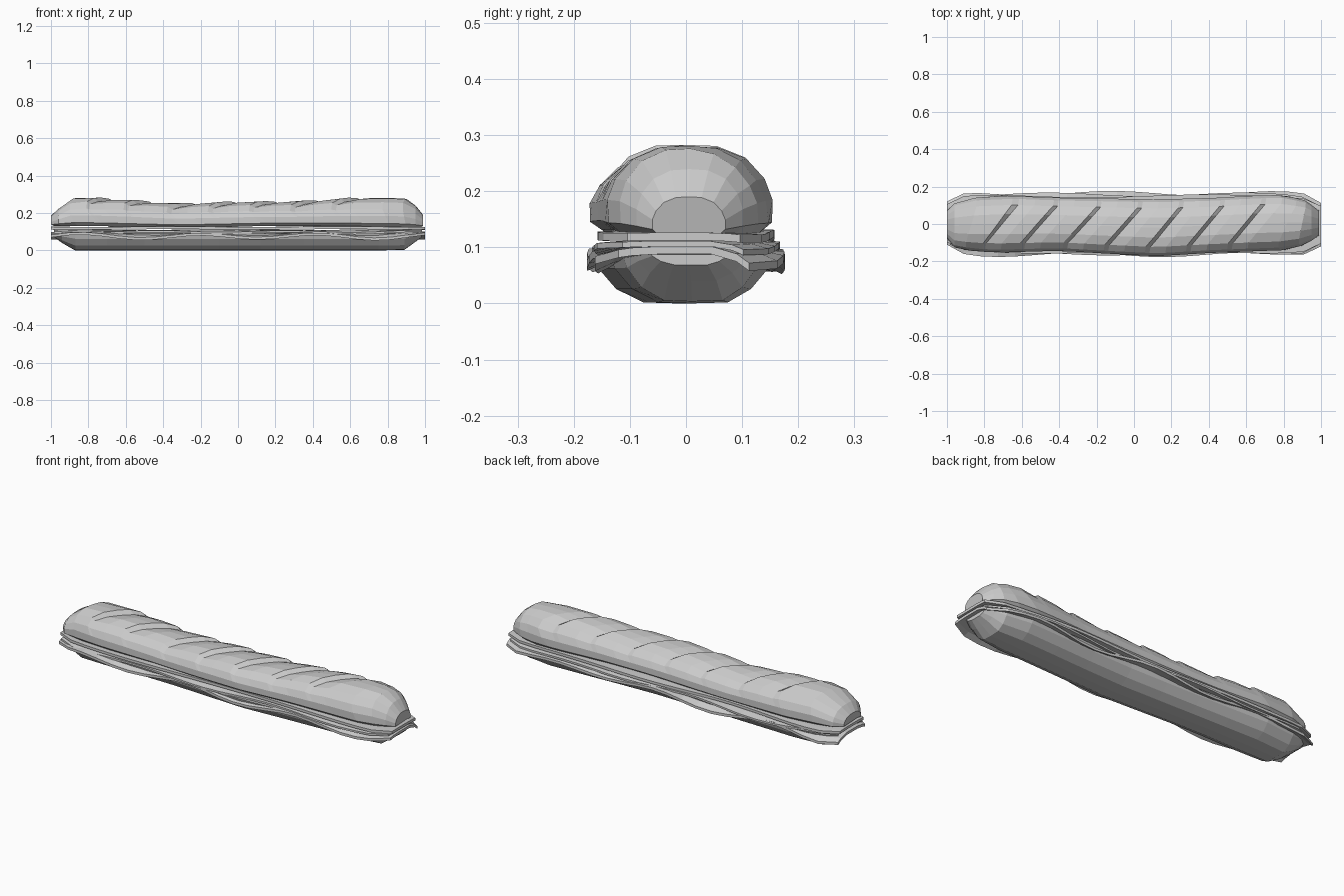
import bpy, bmesh, math

if "Cube" in bpy.data.objects:
    bpy.data.objects.remove(bpy.data.objects["Cube"])


def lerp(table, x, col=1):
    """Linear interpolation in a small table of stations."""
    if x <= table[0][0]:
        return table[0][col]
    for a, b in zip(table, table[1:]):
        if x <= b[0]:
            t = (x - a[0]) / (b[0] - a[0])
            return a[col] + t * (b[col] - a[col])
    return table[-1][col]


def loft(name, rings):
    """Skin closed rings and cap both ends."""
    bm = bmesh.new()
    vr = [[bm.verts.new(p) for p in r] for r in rings]
    n = len(vr[0])
    for a, b in zip(vr, vr[1:]):
        for i in range(n):
            j = (i + 1) % n
            bm.faces.new((a[i], a[j], b[j], b[i]))
    bm.faces.new(vr[0][::-1])
    bm.faces.new(vr[-1])
    bmesh.ops.recalc_face_normals(bm, faces=bm.faces)
    me = bpy.data.meshes.new(name)
    bm.to_mesh(me)
    bm.free()
    ob = bpy.data.objects.new(name, me)
    bpy.context.collection.objects.link(ob)
    return ob


# Loaf outline seen from above: x, front y, back y
PLAN = [(-1, -.075, .07), (-.96, -.125, .11), (-.85, -.148, .14), (-.7, -.152, .152),
        (-.4, -.143, .14), (-.15, -.158, .136), (.12, -.172, .132), (.4, -.155, .138),
        (.65, -.145, .152), (.8, -.14, .155), (.92, -.11, .125), (.99, -.06, .07)]
# Crest of the top half: x, z
CREST = [(-1, .185), (-.97, .215), (-.89, .279), (-.8, .28), (-.6, .27), (-.35, .246),
         (0, .258), (.3, .258), (.6, .277), (.8, .282), (.9, .276), (.96, .232), (.99, .19)]

# Top bread: sheared rings, a pair of rings at every diagonal slash
TOP = [(-.86, 0), (-1, .12), (-1, .38), (-.9, .62), (-.68, .85), (-.35, .98), (0, 1),
       (.35, .98), (.68, .85), (.9, .62), (1, .38), (1, .12), (.86, 0)]
slashes = [-.72, -.51, -.28, -.06, .16, .38, .6]
stations = [(-1, 0), (-.96, 0), (-.87, 0)]
for s in slashes:
    stations += [(s - .01, .006), (s + .015, -.014), (s + .10, 0)]
stations += [(.82, 0), (.9, 0), (.95, 0), (.99, 0)]
rings = []
for s, bump in stations:
    shear = .85 * max(0, min(1, (.95 - abs(s)) / .25))
    ring = []
    for u, v in TOP:
        x = s + shear * .15 * u * min(1, v * 1.3)
        y0, y1 = lerp(PLAN, x), lerp(PLAN, x, 2)
        zt = lerp(CREST, x)
        base = .128 + .004 * math.sin(5 * x)
        fade = max(0, 1 - abs(u) ** 3) if v > .5 else 0
        y = (y0 + y1) / 2 + u * (y1 - y0) / 2
        if v == 0:
            x *= .985
        ring.append((x, y, base + v * (zt - base) + bump * fade))
    rings.append(ring)
loft("top_bread", rings)

# Bottom bread: flat underside, rounded belly, tapered ends
BELLY = [(-1, 1), (-.93, .68), (-.72, .28), (-.4, .02), (0, 0),
         (.44, .02), (.72, .28), (.93, .68), (1, 1)]
rings = []
for x in [-.98, -.94, -.87, -.7, -.5, -.3, -.1, .12, .35, .55, .75, .89, .94, .98]:
    y0, y1 = lerp(PLAN, x) * .97, lerp(PLAN, x, 2) * 1.02
    lift = max(0, abs(x) - .885) * .72
    rings.append([(x, (y0 + y1) / 2 + u * (y1 - y0) / 2, lift + v * (.092 - lift))
                  for u, v in BELLY])
loft("bottom_bread", rings)


def filling(name, z, thick, width, wave, freq, phase, droop, length):
    """Thin slice running along the loaf with a wavy, drooping rim."""
    rings = []
    n = 22
    for i in range(n + 1):
        t = -1 + 2 * i / n
        x = t * length
        end = max(0, 1 - abs(t) ** 12) ** .5 * .32 + .68
        upper, lower = [], []
        for u in (-1, -.8, -.4, .4, .8, 1):
            side = 0 if u < 0 else 1.9
            rim = max(0, (abs(u) - .4) / .6)
            w = (width + wave * math.sin(freq * x + phase + side)) * end
            sag = droop * (.55 + .45 * math.sin(freq * 1.4 * x + phase + side * 2))
            zz = z - sag * rim ** 2 + .003 * math.sin(7 * x + phase)
            upper.append((x, u * w, zz + thick / 2))
            lower.append((x, u * w, zz - thick / 2))
        rings.append(upper + lower[::-1])
    return loft(name, rings)


# Filling slices between the two halves
filling("lettuce", .092, .014, .165, .012, 7, .5, .030, 1.0)
filling("ham", .106, .010, .158, .010, 6, 2.4, .016, .985)
filling("cheese", .122, .014, .150, .008, 5, 4.0, .004, 1.0)
